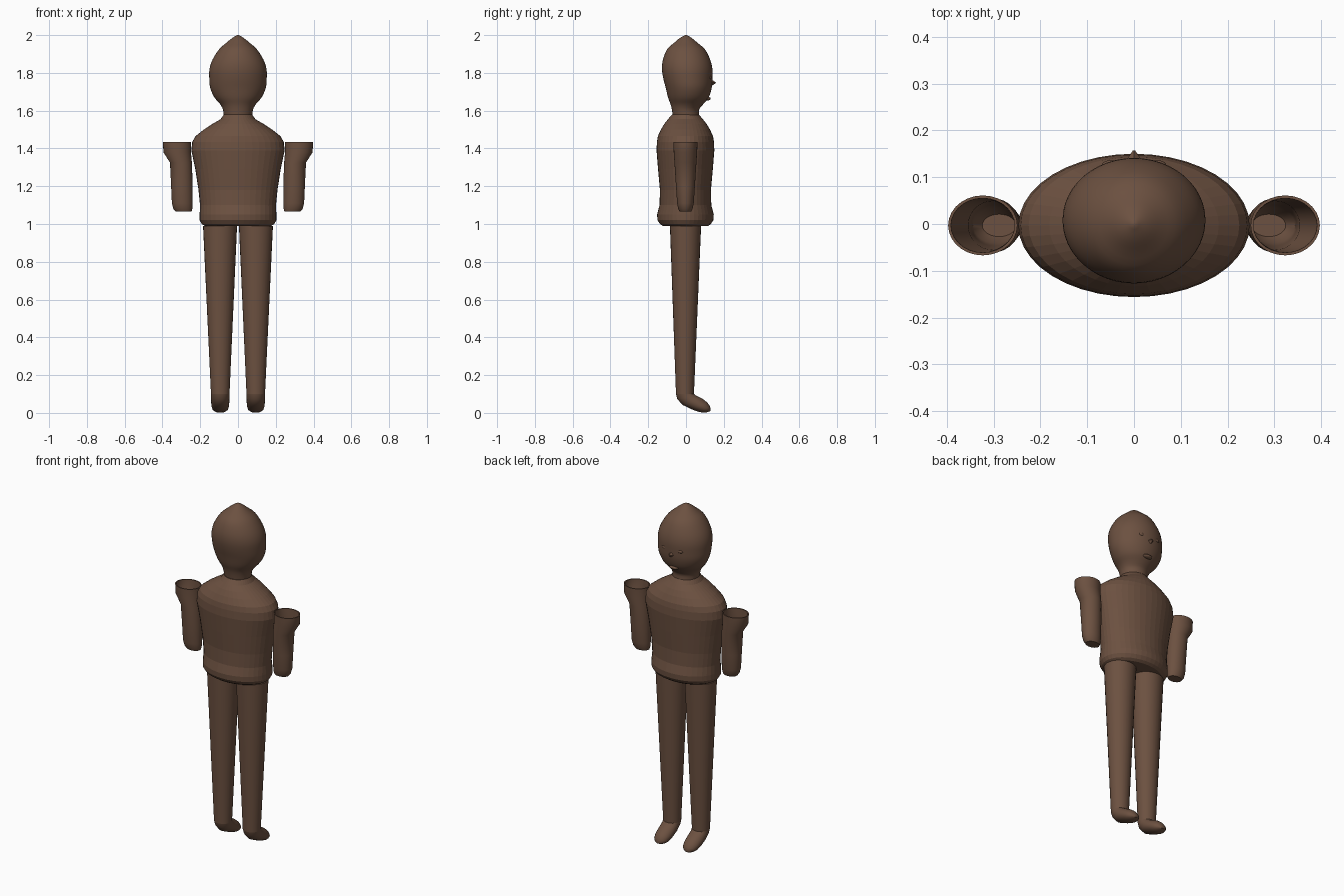
import bpy, bmesh, math
from mathutils import Vector

cube = bpy.data.objects.get("Cube")
if cube:
    bpy.data.objects.remove(cube, do_unlink=True)

brown = bpy.data.materials.new("brown")
brown.use_nodes = True
brown.diffuse_color = (0.15, 0.082, 0.052, 1)
brown.node_tree.nodes["Principled BSDF"].inputs["Base Color"].default_value = (0.15, 0.082, 0.052, 1)


def finish(obj, smooth=True):
    obj.data.materials.clear()
    obj.data.materials.append(brown)
    bpy.ops.object.select_all(action="DESELECT")
    obj.select_set(True)
    bpy.context.view_layer.objects.active = obj
    if smooth:
        bpy.ops.object.shade_smooth_by_angle(angle=math.radians(35))
    return obj


def refine(rings, steps):
    """Catmull-Rom interpolation between neighbouring rings."""
    out = []
    for i in range(len(rings) - 1):
        p0, p1 = rings[max(i - 1, 0)], rings[i]
        p2, p3 = rings[i + 1], rings[min(i + 2, len(rings) - 1)]
        for k in range(steps):
            t = k / steps
            out.append([0.5 * (2 * b + (c - a) * t + (2 * a - 5 * b + 4 * c - d) * t * t
                               + (3 * b - a - 3 * c + d) * t ** 3)
                        for a, b, c, d in zip(p0, p1, p2, p3)])
    return out + [rings[-1]]


def loft(name, rings, sides, steps=1, smooth=True):
    """Skin oval rings: (z, centre x, half width, back y, front y, front rise)."""
    bm = bmesh.new()
    loops = []
    for z, cx, rx, back, front, rise in refine(rings, steps):
        mid, half = (back + front) / 2, (front - back) / 2
        loop = []
        for i in range(sides):
            a = 2 * math.pi * i / sides
            s = math.sin(a)
            loop.append(bm.verts.new((cx + rx * math.cos(a), mid + half * s, z + rise / 2 * s)))
        loops.append(loop)
    for lo, hi in zip(loops, loops[1:]):
        for i in range(sides):
            j = (i + 1) % sides
            bm.faces.new((lo[i], lo[j], hi[j], hi[i]))
    bm.faces.new(loops[0])
    bm.faces.new(loops[-1])
    bmesh.ops.recalc_face_normals(bm, faces=bm.faces)
    mesh = bpy.data.meshes.new(name)
    bm.to_mesh(mesh)
    bm.free()
    obj = bpy.data.objects.new(name, mesh)
    bpy.context.collection.objects.link(obj)
    return finish(obj, smooth)


def blob(name, loc, size):
    bpy.ops.mesh.primitive_uv_sphere_add(segments=16, ring_count=8, location=loc)
    obj = bpy.context.object
    obj.name = name
    obj.scale = size
    return finish(obj)


# Head with pointed crown and neck
head = [(1.575, .075, -.07, .07), (1.607, .08, -.075, .07), (1.635, .095, -.082, .092),
        (1.67, .125, -.095, .12), (1.72, .147, -.107, .136), (1.77, .152, -.12, .14),
        (1.82, .151, -.127, .14), (1.87, .135, -.122, .128), (1.925, .1, -.1, .1),
        (1.96, .061, -.062, .06), (1.985, .03, -.032, .03), (2.0, .004, -.004, .004)]
loft("head", [(z, 0, r, b, f, 0) for z, r, b, f in head], 48, 3)

# Torso with flared hem
torso = [(.99, .175, .12), (1.0, .192, .135), (1.02, .203, .148), (1.05, .203, .15),
         (1.1, .201, .137), (1.18, .209, .135), (1.29, .226, .145), (1.39, .247, .153),
         (1.435, .242, .151), (1.465, .225, .146), (1.5, .181, .13), (1.53, .135, .112),
         (1.555, .092, .092), (1.58, .075, .071)]
loft("torso", [(z, 0, rx, -ry - .003, ry - .003, 0) for z, rx, ry in torso], 40, smooth=False)

# Small face features
bpy.ops.mesh.primitive_cone_add(vertices=4, radius1=.026, radius2=.002, depth=.035,
                                location=(0, .14, 1.748), rotation=(-math.pi / 2, 0, 0))
nose = bpy.context.object
nose.name = "nose"
finish(nose, smooth=False)
blob("mouth", (0, .112, 1.664), (.03, .018, .011))

# Arms: hollow sleeves open at the top, closed at the wrist
outer = [(1.065, .288, .042, .03), (1.08, .292, .05, .038), (1.11, .295, .055, .044),
         (1.2, .297, .057, .05), (1.325, .302, .058, .058), (1.38, .322, .073, .062),
         (1.435, .323, .074, .064)]
inner = [(max(z, 1.085), x, rx - .006, ry - .006) for z, x, rx, ry in reversed(outer) if z != 1.08]

# Legs run straight into feet that slope down to the toes
leg = [(0.99, .095, .09, -.085, .08, 0), (.1, .094, .049, -.053, .042, 0)]
foot = [(.1, .094, .049, -.053, .042, 0), (.082, .094, .048, -.046, .055, .018),
        (.059, .094, .048, -.018, .086, .034), (.037, .094, .047, .03, .113, .036),
        (.02, .094, .041, .068, .127, .03), (.01, .094, .028, .095, .131, .018),
        (.007, .094, .01, .115, .13, .006)]
for side, s in (("left", 1), ("right", -1)):
    loft(side + "_arm", [(z, s * x, rx, -ry - .003, ry - .003, 0)
                         for z, x, rx, ry in outer + inner], 28)
    for part, rings in (("leg", leg), ("foot", foot)):
        loft(f"{side}_{part}", [(r[0], s * r[1], *r[2:]) for r in rings], 28)
    blob(side + "_eye", Vector((s * .05, .127, 1.775)), (.018, .009, .01))
